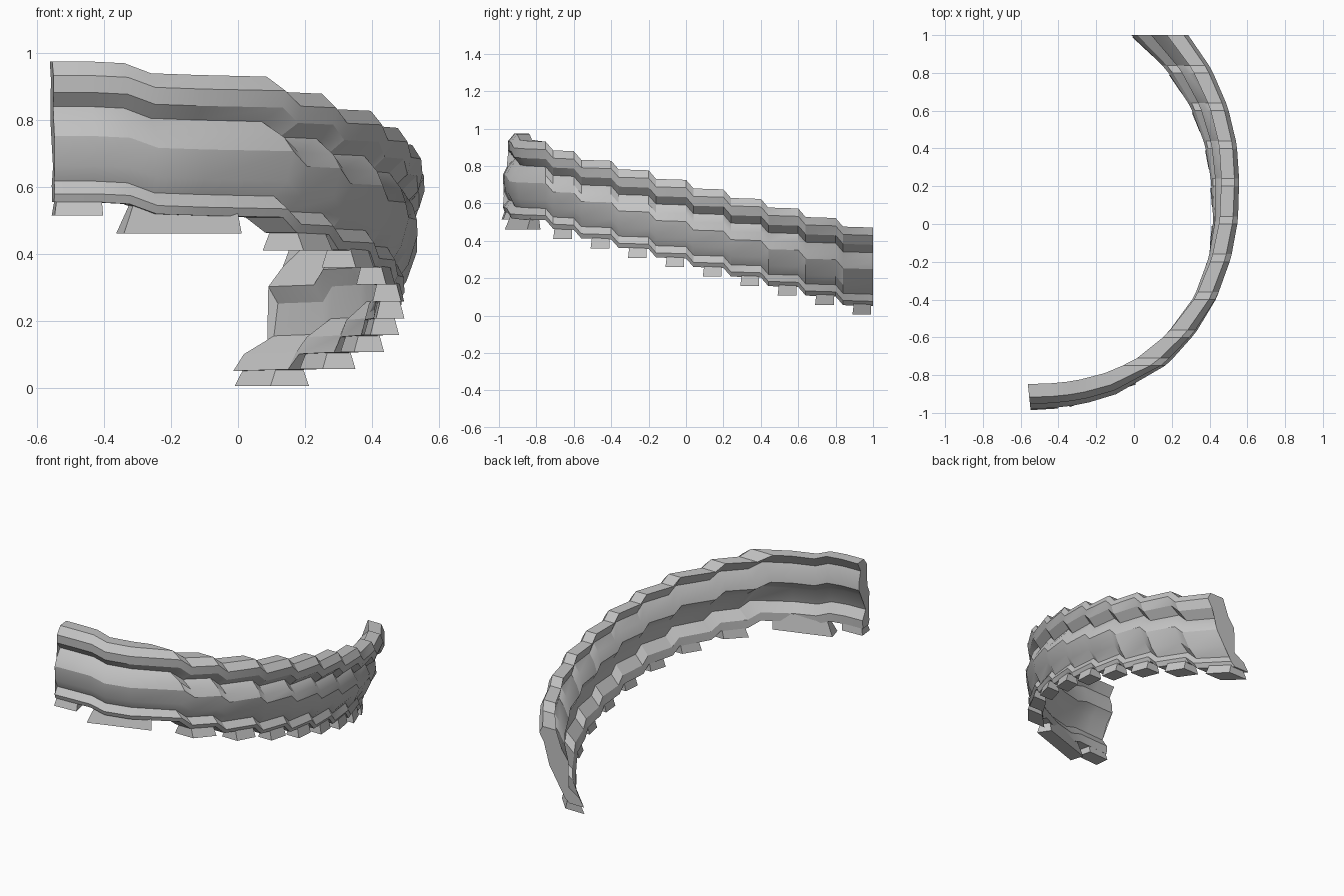
import bpy, bmesh, math

if "Cube" in bpy.data.objects:
    bpy.data.objects.remove(bpy.data.objects["Cube"])

CX, CY = -0.67, 0.18          # centre of the curved band in plan
HEIGHT = 0.42

mat = bpy.data.materials.new("plain grey")
mat.diffuse_color = (0.55, 0.55, 0.55, 1)
mat.use_nodes = True
mat.node_tree.nodes["Principled BSDF"].inputs["Base Color"].default_value = mat.diffuse_color

# cross-section: (height fraction, radius), ribbed outer then ribbed inner side
OUTER = [(0, 1.145), (.06, 1.16), (.15, 1.14), (.26, 1.175), (.47, 1.205), (.57, 1.195),
         (.68, 1.165), (.78, 1.21), (.9, 1.225), (1, 1.2)]
INNER = [(1, 1.13), (.86, 1.15), (.74, 1.12), (.6, 1.1), (.48, 1.13),
         (.25, 1.14), (.12, 1.09), (0, 1.08)]
BULGE = [(-90, 0), (-80, .02), (-62, .065), (-50, .085), (-30, .07), (0, 0), (42, -.03), (90, -.03)]


def lerp_table(table, v):
    for (a, fa), (b, fb) in zip(table, table[1:]):
        if a <= v <= b:
            return fa + (fb - fa) * (v - a) / (b - a)
    return table[-1][1]


def radius(base, t, ang):
    return base + lerp_table(BULGE, math.degrees(ang)) + .11 * t * math.sin(ang)


def on_angle(base, t, deg, z):
    a = math.radians(deg)
    r = radius(base, t, a)
    return (CX + r * math.cos(a), CY + r * math.sin(a), z)


def on_y(base, t, y, z):
    # point of the band lying on a given y plane
    a = 0
    for _ in range(12):
        a = math.asin(max(-1, min(1, (y - CY) / radius(base, t, a))))
    return (CX + radius(base, t, a) * math.cos(a), y, z)


def finish(name, bm):
    bmesh.ops.recalc_face_normals(bm, faces=bm.faces)
    me = bpy.data.meshes.new(name)
    bm.to_mesh(me)
    bm.free()
    me.materials.append(mat)
    ob = bpy.data.objects.new(name, me)
    bpy.context.collection.objects.link(ob)
    bpy.ops.object.select_all(action='DESELECT')
    ob.select_set(True)
    bpy.context.view_layer.objects.active = ob
    bpy.ops.object.shade_smooth_by_angle(angle=math.radians(25))
    return ob


# ribbed band, descending in steps towards the back
rings = [(on_angle, -84, .975), (on_angle, -78, .975), (on_angle, -73, .97),
         (on_angle, -69, .94), (on_angle, -62, .935)]
for k in range(10):
    end = -.8 + .2 * k if k else -.75
    if k:
        rings.append((on_y, end - (.16 if k > 1 else .11), .935 - .051 * k))
    rings.append((on_y, end, .93 - .051 * k))
bm = bmesh.new()
loops = []
for place, pos, top in rings:
    loops.append([bm.verts.new(place(r, t, pos, top - HEIGHT * (1 - t)))
                  for t, r in OUTER + INNER])
n = len(loops[0])
for a, b in zip(loops, loops[1:]):
    for i in range(n):
        j = (i + 1) % n
        bm.faces.new((a[i], a[j], b[j], b[i]))
bm.faces.new(loops[0])
bm.faces.new(loops[-1])
bmesh.ops.triangulate(bm, faces=[f for f in bm.faces if len(f.verts) > 4])
finish("ribbed_band", bm)

# flat-bottomed teeth under the band, one per step
teeth = [(on_angle, -84, -77, .515), (on_angle, -74, -56.5, .461)]
for k in range(1, 10):
    end = -.8 + .2 * k
    teeth.append((on_y, end - .11, end - .01, .461 - .0505 * k))
bm = bmesh.new()
for place, p0, p1, z in teeth:
    inset = (p1 - p0) * .12
    low = [bm.verts.new(place(r, 0, p, z))
           for r, p in ((1.075, p0), (1.16, p0), (1.16, p1), (1.075, p1))]
    high = [bm.verts.new(place(r, .1, p, z + .1))
            for r, p in ((1.1, p0 + inset), (1.135, p0 + inset), (1.135, p1), (1.1, p1))]
    bm.faces.new(low)
    bm.faces.new(high)
    for i in range(4):
        j = (i + 1) % 4
        bm.faces.new((low[i], low[j], high[j], high[i]))
finish("bottom_teeth", bm)
